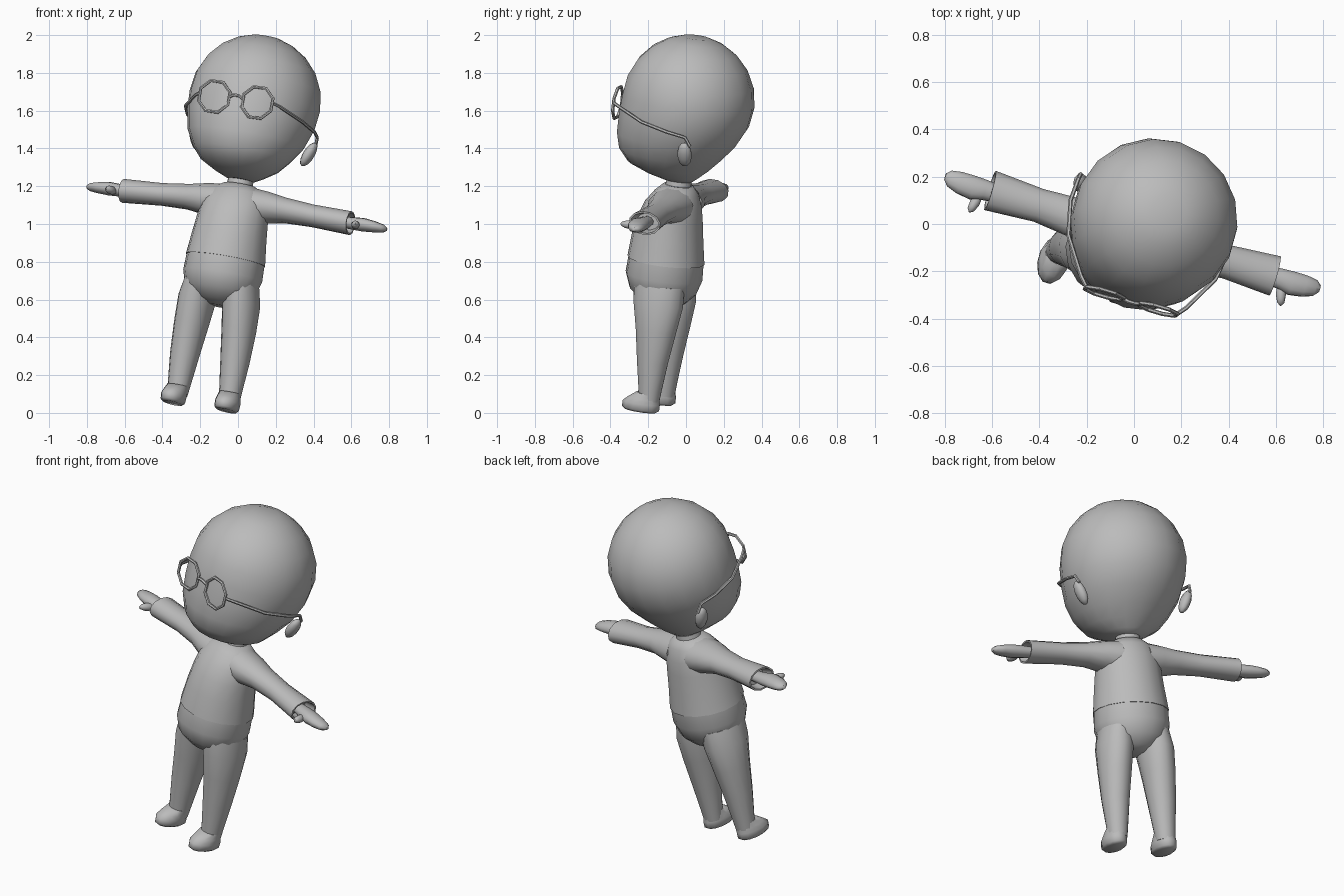
import bpy, bmesh, math
from mathutils import Matrix, Vector

cube = bpy.data.objects.get("Cube")
if cube:
    bpy.data.objects.remove(cube, do_unlink=True)

grey = bpy.data.materials.new("plain grey")
grey.use_nodes = True
grey.diffuse_color = (0.5, 0.5, 0.5, 1)
grey.node_tree.nodes["Principled BSDF"].inputs["Base Color"].default_value = (0.5, 0.5, 0.5, 1)

# The whole figure leans, so parts are modelled upright and then posed
left = Vector((0.95, -0.285, -0.135)).normalized()
up = Vector((0.18, 0.115, 0.977))
up = (up - left * up.dot(left)).normalized()
POSE = Matrix((left, up.cross(left), up)).transposed().to_4x4()
POSE.translation = (-0.196, -0.178, 0.048)


def finish(obj, angle=55):
    obj.matrix_world = POSE
    obj.data.materials.clear()
    obj.data.materials.append(grey)
    bpy.ops.object.select_all(action='DESELECT')
    obj.select_set(True)
    bpy.context.view_layer.objects.active = obj
    bpy.ops.object.shade_smooth_by_angle(angle=math.radians(angle))


def mesh_object(name, bm, angle=55):
    bmesh.ops.recalc_face_normals(bm, faces=bm.faces)
    mesh = bpy.data.meshes.new(name)
    bm.to_mesh(mesh)
    bm.free()
    obj = bpy.data.objects.new(name, mesh)
    bpy.context.collection.objects.link(obj)
    finish(obj, angle)


def loft(name, rings, axis="z", sides=14, side=1, angle=55):
    """Skin ellipses (position, centre a, centre b, radius a, radius b) along an axis."""
    bm = bmesh.new()
    loops = []
    for t, ca, cb, ra, rb in rings:
        loop = []
        for i in range(sides):
            w = math.tau * (i + 0.5) / sides
            a, b = ca + ra * math.cos(w), cb + rb * math.sin(w)
            p = (a, b, t) if axis == "z" else (t, a, b)
            loop.append(bm.verts.new((p[0] * side, p[1], p[2])))
        loops.append(loop)
    for lo, hi in zip(loops, loops[1:]):
        for i in range(sides):
            j = (i + 1) % sides
            bm.faces.new((lo[i], lo[j], hi[j], hi[i]))
    bm.faces.new(loops[0])
    bm.faces.new(loops[-1])
    mesh_object(name, bm, angle)


def body(name, rows, sides=16):
    """Upright loft from rows of (height, half width, front y, back y)."""
    loft(name, [(z, 0, (f + b) / 2, w, (b - f) / 2) for z, w, f, b in rows], sides=sides)


def wire(name, points, cyclic=False):
    curve = bpy.data.curves.new(name, 'CURVE')
    curve.dimensions = '3D'
    curve.bevel_depth = 0.009
    curve.bevel_resolution = 1
    curve.use_fill_caps = True
    spline = curve.splines.new('POLY')
    spline.points.add(len(points) - 1)
    for sp, p in zip(spline.points, points):
        sp.co = (*p, 1)
    spline.use_cyclic_u = cyclic
    obj = bpy.data.objects.new(name, curve)
    bpy.context.collection.objects.link(obj)
    bpy.ops.object.select_all(action='DESELECT')
    obj.select_set(True)
    bpy.context.view_layer.objects.active = obj
    bpy.ops.object.convert(target='MESH')
    finish(bpy.context.object, 40)


# Head: round skull narrowing to a low, forward chin
R, MID = 0.352, 1.64
skull = []
for deg in (0, 17, 34, 50, 65, 78):
    w = R * math.cos(math.radians(deg))
    skull.append((MID + R * math.sin(math.radians(deg)), w, -w, w))
chin = [(1.21, 0.07, -0.09, 0.07), (1.235, 0.13, -0.18, 0.10), (1.28, 0.21, -0.285, 0.15),
        (1.345, 0.265, -0.34, 0.21), (1.43, 0.315, -0.36, 0.28), (1.535, 0.343, -0.36, 0.335)]
body("head", chin + skull, 18)
loft("neck", [(1.12, 0, 0, 0.08, 0.08), (1.18, 0, 0, 0.07, 0.07), (1.25, 0, 0, 0.065, 0.065)])

# Trunk
body("trousers_seat", [(0.53, 0.05, -0.06, 0.06), (0.555, 0.13, -0.13, 0.11),
                       (0.61, 0.19, -0.195, 0.16), (0.69, 0.213, -0.225, 0.185),
                       (0.79, 0.21, -0.218, 0.18)])
body("shirt", [(0.775, 0.214, -0.225, 0.186), (0.9, 0.2, -0.215, 0.165),
               (1.0, 0.19, -0.195, 0.15), (1.08, 0.182, -0.165, 0.135),
               (1.145, 0.155, -0.12, 0.11), (1.185, 0.085, -0.08, 0.08)])

for side, label in ((1, "left"), (-1, "right")):
    # Sleeve with a hollow cuff
    loft(label + "_sleeve", [(0.08, 0, 1.08, 0.12, 0.1), (0.17, 0, 1.085, 0.11, 0.085),
                             (0.27, 0.005, 1.085, 0.085, 0.068), (0.42, 0.012, 1.078, 0.073, 0.06),
                             (0.635, 0.015, 1.068, 0.088, 0.063), (0.635, 0.015, 1.068, 0.078, 0.054),
                             (0.57, 0.015, 1.068, 0.06, 0.045)], "x", 12, side)
    # Mitten hand and thumb
    loft(label + "_hand", [(0.56, 0.01, 1.068, 0.035, 0.028), (0.66, 0.01, 1.068, 0.045, 0.034),
                           (0.71, 0.005, 1.068, 0.053, 0.036), (0.77, 0.01, 1.066, 0.048, 0.03),
                           (0.815, 0.015, 1.064, 0.036, 0.022), (0.835, 0.018, 1.063, 0.015, 0.01)],
         "x", 10, side)
    bm = bmesh.new()
    bmesh.ops.create_uvsphere(bm, u_segments=8, v_segments=6, radius=1, matrix=(
        Matrix.Translation((side * 0.682, -0.05, 1.055)) @ Matrix.Rotation(side * 0.25, 4, 'Z')
        @ Matrix.Diagonal((0.022, 0.052, 0.022, 1))))
    mesh_object(label + "_thumb", bm)

    # Leg and foot
    loft(label + "_leg", [(0.03, 0.145, 0.02, 0.055, 0.055), (0.1, 0.143, 0.018, 0.062, 0.063),
                          (0.25, 0.14, 0.012, 0.078, 0.085), (0.42, 0.132, 0.008, 0.092, 0.112),
                          (0.56, 0.122, 0, 0.1, 0.138), (0.66, 0.11, -0.01, 0.09, 0.14)],
         "z", 14, side)
    loft(label + "_foot", [(-0.02, 0.15, -0.02, 0.05, 0.085), (-0.008, 0.15, -0.02, 0.063, 0.102),
                           (0.025, 0.15, -0.02, 0.066, 0.102), (0.05, 0.148, -0.01, 0.062, 0.085),
                           (0.08, 0.145, 0.01, 0.058, 0.065)], "z", 12, side)

    # Ear, tipped outward
    bm = bmesh.new()
    bmesh.ops.create_uvsphere(bm, u_segments=10, v_segments=7, radius=1, matrix=(
        Matrix.Translation((side * 0.315, 0.1, 1.41)) @ Matrix.Rotation(side * 0.4, 4, 'Y')
        @ Matrix.Diagonal((0.03, 0.04, 0.072, 1))))
    mesh_object(label + "_ear", bm)

    # Eyeglass rim and temple
    rim = [math.tau * (k + 0.5) / 8 for k in range(8)]
    wire(label + "_rim", [(side * 0.12 + 0.088 * math.cos(w), -0.352, 1.59 + 0.088 * math.sin(w))
                          for w in rim], True)
    wire(label + "_temple", [(side * x, y, z) for x, y, z in
                             ((0.2, -0.352, 1.6), (0.235, -0.31, 1.59), (0.328, -0.15, 1.545),
                              (0.355, 0.0, 1.52), (0.345, 0.1, 1.505), (0.335, 0.13, 1.46))])

wire("bridge", [(-0.038, -0.352, 1.6), (-0.015, -0.36, 1.612), (0.015, -0.36, 1.612),
                (0.038, -0.352, 1.6)])
